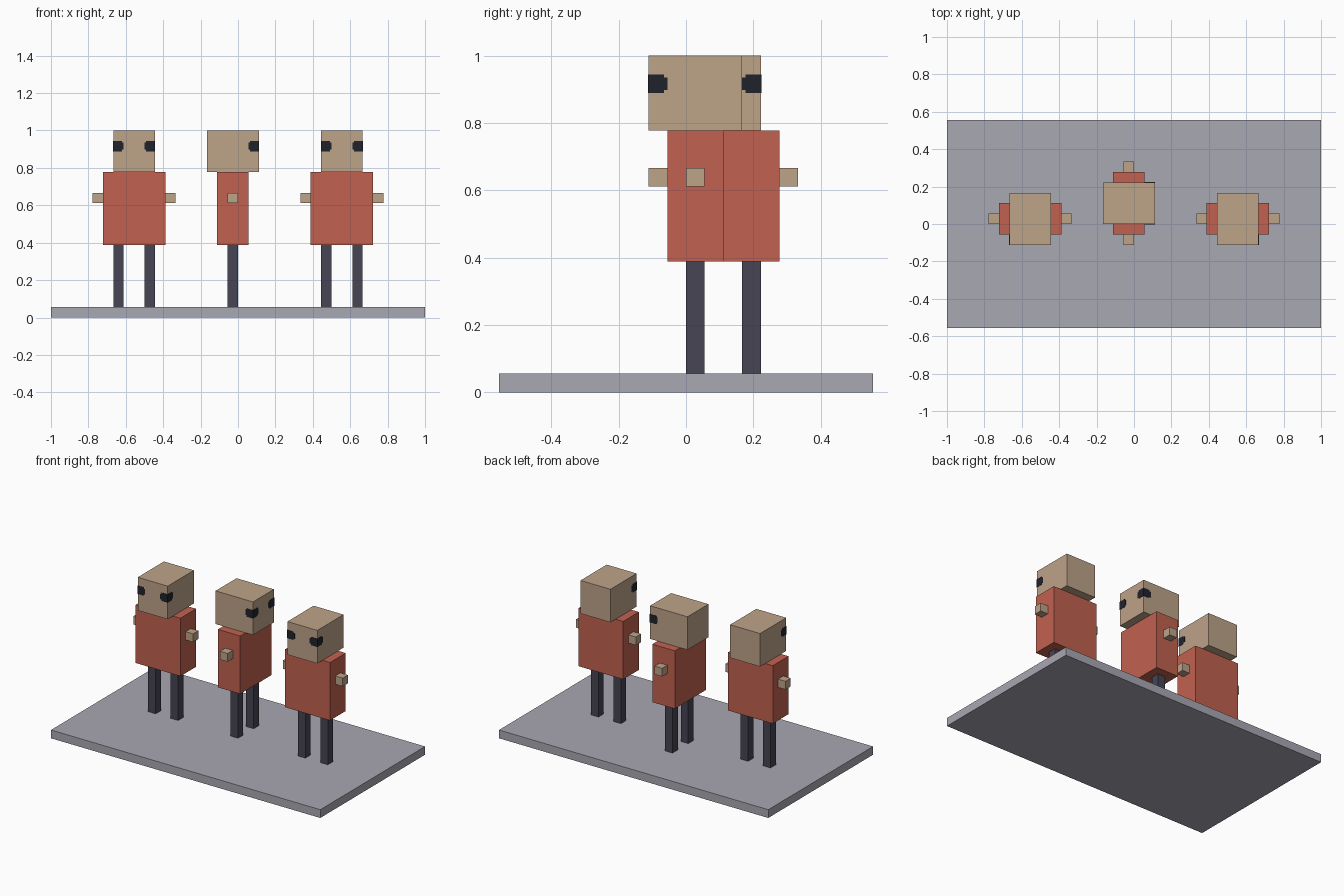
import bpy
import bmesh
import math
from mathutils import Matrix, Vector

if "Cube" in bpy.data.objects:
    bpy.data.objects.remove(bpy.data.objects["Cube"], do_unlink=True)

U = 1 / 18  # one block


def material(name, rgb):
    lin = [((c / 255 + 0.055) / 1.055) ** 2.4 for c in rgb] + [1.0]
    m = bpy.data.materials.new(name)
    m.diffuse_color = lin
    m.use_nodes = True
    bsdf = next(n for n in m.node_tree.nodes if n.type == 'BSDF_PRINCIPLED')
    bsdf.inputs["Base Color"].default_value = lin
    bsdf.inputs["Roughness"].default_value = 0.9
    return m


GREY = material("base grey", (169, 168, 179))
TAN = material("skin tan", (190, 163, 137))
RED = material("shirt red", (193, 97, 80))
DARK = material("trouser charcoal", (70, 69, 84))
BLACK = material("eye black", (32, 34, 44))


def part(name, boxes, mat, place=Matrix()):
    """Build one object from boxes given as (low corner, high corner) in blocks."""
    bm = bmesh.new()
    for lo, hi in boxes:
        lo, hi = Vector(lo), Vector(hi)
        size = hi - lo
        m = Matrix.Translation((lo + hi) / 2) @ Matrix.Diagonal((*size, 1))
        bmesh.ops.create_cube(bm, size=1, matrix=m)
    bm.transform(Matrix.Scale(U, 4) @ place)
    me = bpy.data.meshes.new(name)
    bm.to_mesh(me)
    bm.free()
    me.materials.append(mat)
    ob = bpy.data.objects.new(name, me)
    bpy.context.collection.objects.link(ob)
    return ob


def span(side, a, b):
    """Range a..b on the chosen side of x = 0."""
    return (a, b) if side > 0 else (-b, -a)


def figure(label, x, y, angle):
    place = Matrix.Translation((x, y, 0)) @ Matrix.Rotation(math.radians(angle), 4, 'Z')
    part(label + "_body", [((-3, -1.5, 7), (3, 1.5, 14))], RED, place)
    part(label + "_head", [((-2, -2.5, 14), (2, 2.5, 18))], TAN, place)
    for side, word in ((1, "left"), (-1, "right")):
        x0, x1 = span(side, 1, 2)
        part(f"{label}_{word}_leg", [((x0, -0.5, 1), (x1, 0.5, 7))], DARK, place)
        x0, x1 = span(side, 3, 4)
        part(f"{label}_{word}_hand", [((x0, -0.5, 11), (x1, 0.5, 12))], TAN, place)
        # Eye wraps the front corner of the head, with notched inner corners
        out, rows = 0.03, []
        for z0, z1, w in ((16, 16.17, 0.83), (16.17, 16.83, 1), (16.83, 17, 0.83)):
            x0, x1 = span(side, 2 - w, 2 + out)
            rows.append(((x0, -2.5 - out, z0), (x1, -2.5 + w, z1)))
        part(f"{label}_{word}_eye", rows, BLACK, place)


# Ground slab
part("base_slab", [((-18, -10, 0), (18, 10, 1))], GREY)

# Two figures face the front, the middle one faces its left
figure("right_figure", -10, 0.5, 0)
figure("middle_figure", -0.5, 2, 90)
figure("left_figure", 10, 0.5, 0)
